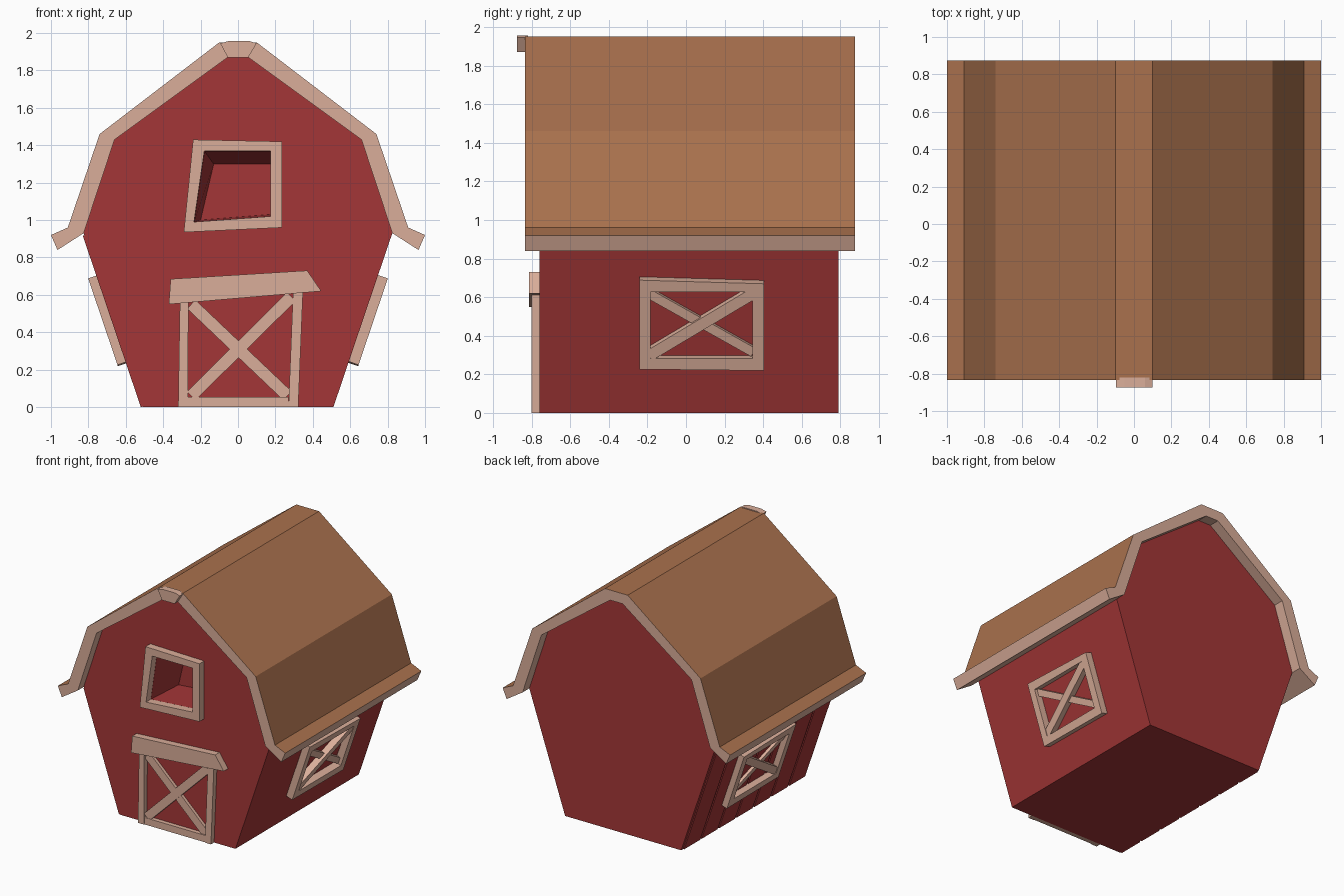
import bpy, bmesh
from mathutils import Vector

if "Cube" in bpy.data.objects:
    bpy.data.objects.remove(bpy.data.objects["Cube"])


def material(name, col):
    m = bpy.data.materials.new(name)
    m.diffuse_color = (*col, 1)
    m.use_nodes = True
    m.node_tree.nodes["Principled BSDF"].inputs["Base Color"].default_value = m.diffuse_color
    return m


RED = material("barn red", (0.37, 0.037, 0.038))
BROWN = material("roof brown", (0.40, 0.165, 0.075))
TAN = material("trim tan", (0.70, 0.42, 0.32))


def front(u, v, d):
    # d is the distance out towards -y from the front wall
    return Vector((u, -0.76 - d, v))


SLOPE = Vector((0.315, 0, 0.93)).normalized()
OUT = Vector((SLOPE.z, 0, -SLOPE.x))


def side(sign):
    # u runs along y, v up the sloping wall, d outward
    def place(u, v, d):
        p = Vector((0.51, u, 0)) + SLOPE * v + OUT * d
        p.x *= sign
        return p
    return place


def build(name, parts, mats, place):
    """parts: (polygon, d0, d1[, polygon at d1]) prisms joined in one object"""
    bm = bmesh.new()
    for part in parts:
        pts, d0, d1 = part[:3]
        end = part[3] if len(part) > 3 else pts
        a = [bm.verts.new(place(u, v, d0)) for u, v in pts]
        b = [bm.verts.new(place(u, v, d1)) for u, v in end]
        n = len(pts)
        bm.faces.new(a)
        bm.faces.new(b[::-1])
        for i in range(n):
            j = (i + 1) % n
            bm.faces.new((a[i], b[i], b[j], a[j]))
    bmesh.ops.recalc_face_normals(bm, faces=bm.faces[:])
    me = bpy.data.meshes.new(name)
    bm.to_mesh(me)
    bm.free()
    for m in mats:
        me.materials.append(m)
    ob = bpy.data.objects.new(name, me)
    bpy.context.collection.objects.link(ob)
    return ob


def ring(outer, inner, d0, d1):
    return [([outer[i], outer[(i + 1) % 4], inner[(i + 1) % 4], inner[i]], d0, d1)
            for i in range(4)]


def bar(p, q, width, d0, d1):
    p, q = Vector(p), Vector(q)
    t = (q - p).normalized() * width / 2
    n = Vector((-t.y, t.x))
    return ([tuple(c) for c in (p + n, q + n, q - n, p - n)], d0, d1)


def mirrored(half):
    return half + [(-x, z) for x, z in reversed(half)]


# Barn body
wall = [(0.51, 0), (0.825, 0.93), (0.66, 1.43), (0.055, 1.87)]
body = build("barn_body", [(mirrored(wall), 0, -1.55)], [RED], front)

# Loft window recess
hole = [(-0.235, 0.99), (0.175, 1.02), (0.175, 1.37), (-0.18, 1.37)]
back = [(-0.20, 1.0), (0.175, 1.03), (0.175, 1.30), (-0.13, 1.30)]
cutter = build("loft_cutter", [(hole, 0.01, -0.3, back)], [RED], front)
cutter.hide_render = True
cutter.hide_set(True)
cut = body.modifiers.new("loft_opening", 'BOOLEAN')
cut.operation = 'DIFFERENCE'
cut.solver = 'EXACT'
cut.object = cutter

# Gambrel roof: brown on top, tan ends, eave edges and underside
outer = [(0.965, 0.84), (1.0, 0.92), (0.91, 0.96), (0.74, 1.46), (0.10, 1.95)]
inner = [(-x, z) for x, z in wall[1:]] + [(x, z) for x, z in reversed(wall[1:])]
roof = build("roof", [(mirrored(outer) + inner, 0.075, -1.635)], [TAN, BROWN], front)
for f in roof.data.polygons:
    if f.normal.z > 0.1 and f.center.z > 0.9:
        f.material_index = 1

# Ridge cap on the front trim
cap = [(-0.055, 1.87), (0.055, 1.87), (0.10, 1.945), (0.06, 1.957), (-0.05, 1.957), (-0.095, 1.945)]
build("ridge_cap", [(cap, 0.06, 0.115)], [TAN], front)

# Loft window frame
loft = [(-0.29, 0.935), (0.235, 0.96), (0.235, 1.42), (-0.24, 1.43)]
build("loft_window_frame", ring(loft, hole, -0.005, 0.06), [TAN], front)

# Barn door: posts, sill, cross brace and crooked lintel
door = [
    ([(-0.32, 0), (-0.268, 0), (-0.265, 0.60), (-0.31, 0.60)], 0, 0.04),
    ([(0.27, 0), (0.322, 0), (0.348, 0.63), (0.295, 0.63)], 0, 0.04),
    ([(-0.27, 0), (0.27, 0), (0.27, 0.055), (-0.27, 0.055)], 0, 0.035),
    bar((-0.25, 0.06), (0.285, 0.59), 0.065, 0, 0.032),
    bar((-0.25, 0.55), (0.265, 0.06), 0.065, 0, 0.025),
]
build("door_frame", door, [TAN], front)
beam = [(-0.37, 0.55), (0.445, 0.62), (0.37, 0.73), (-0.36, 0.685)]
build("door_lintel", [(beam, 0, 0.055)], [TAN], front)

# Side windows with cross braces, both walls
win_out = [(-0.24, 0.257), (0.405, 0.25), (0.405, 0.725), (-0.24, 0.745)]
win_in = [(-0.185, 0.315), (0.345, 0.315), (0.345, 0.68), (-0.185, 0.68)]
for sign, label in ((1, "right"), (-1, "left")):
    parts = ring(win_out, win_in, -0.005, 0.055)
    parts.append(bar((-0.19, 0.33), (0.35, 0.67), 0.06, 0, 0.05))
    parts.append(bar((-0.19, 0.66), (0.35, 0.34), 0.05, 0, 0.03))
    build(label + "_window", parts, [TAN], side(sign))

# Vertical planks on the left wall
planks = []
for i in range(7):
    y = -0.755 + i * 0.22
    planks.append(([(y, 0.003), (y + 0.2, 0.003), (y + 0.2, 0.97), (y, 0.97)], -0.005, 0.009))
build("left_planks", planks, [RED], side(-1))
